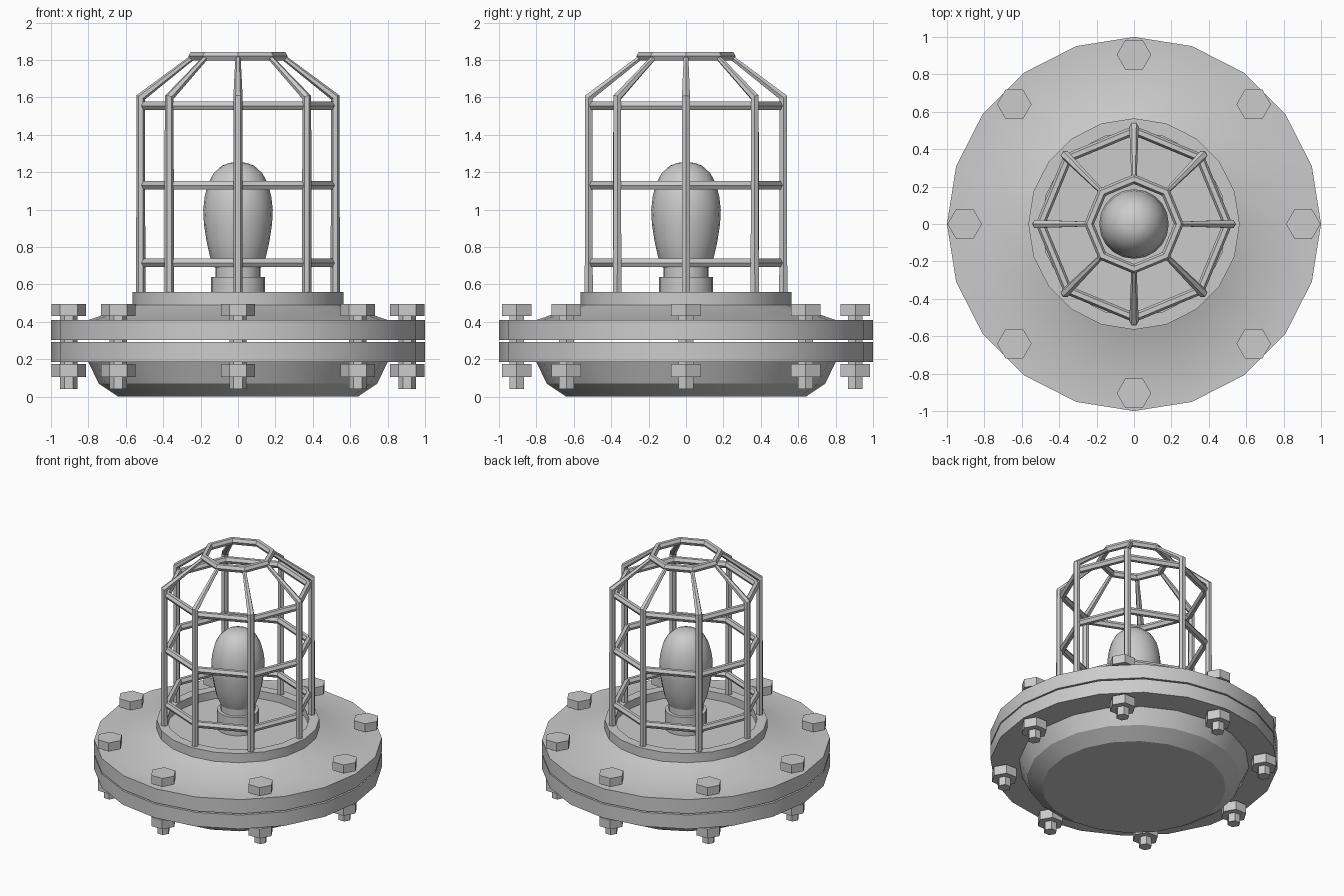
import bpy
from math import cos, sin, pi, radians

if "Cube" in bpy.data.objects:
    bpy.data.objects.remove(bpy.data.objects["Cube"])


def mesh_object(name, verts, faces, smooth=True):
    me = bpy.data.meshes.new(name)
    me.from_pydata(verts, [], faces)
    ob = bpy.data.objects.new(name, me)
    bpy.context.collection.objects.link(ob)
    bpy.ops.object.select_all(action='DESELECT')
    ob.select_set(True)
    bpy.context.view_layer.objects.active = ob
    if smooth:
        bpy.ops.object.shade_smooth_by_angle(angle=radians(28))
    return ob


def lathe(name, profile, sides=20, centre=(0, 0), smooth=True):
    """Spin (radius, z) points, listed bottom to top along the outside, and cap both ends."""
    verts = [(centre[0] + r * cos(2 * pi * i / sides),
              centre[1] + r * sin(2 * pi * i / sides), z)
             for r, z in profile for i in range(sides)]
    faces = [[k * sides + i, k * sides + (i + 1) % sides,
              (k + 1) * sides + (i + 1) % sides, (k + 1) * sides + i]
             for k in range(len(profile) - 1) for i in range(sides)]
    last = (len(profile) - 1) * sides
    faces += [list(range(sides))[::-1], list(range(last, last + sides))]
    return mesh_object(name, verts, faces, smooth)


def wires(name, paths, closed=False):
    """Six-sided wires through lists of (x, y, z, thickness)."""
    cu = bpy.data.curves.new(name, 'CURVE')
    cu.dimensions = '3D'
    cu.bevel_depth = 1.0
    cu.bevel_resolution = 1
    cu.use_fill_caps = True
    for path in paths:
        sp = cu.splines.new('POLY')
        sp.points.add(len(path) - 1)
        sp.use_smooth = False
        sp.use_cyclic_u = closed
        for p, (x, y, z, t) in zip(sp.points, path):
            p.co = (x, y, z, 1)
            p.radius = t
    ob = bpy.data.objects.new(name, cu)
    bpy.context.collection.objects.link(ob)
    bpy.ops.object.select_all(action='DESELECT')
    ob.select_set(True)
    bpy.context.view_layer.objects.active = ob
    bpy.ops.object.convert(target='MESH')
    return ob


ANGLES = [i * pi / 4 for i in range(8)]

# Base halves with a thin gap between the flanges
lathe("lower_base", [(0.64, 0.0), (0.745, 0.07), (0.80, 0.185), (1.0, 0.185), (1.0, 0.292)])
lathe("upper_base", [(1.0, 0.302), (1.0, 0.41), (0.80, 0.41), (0.565, 0.49),
                     (0.565, 0.56), (0.495, 0.56), (0.495, 0.50)])

# Lamp socket and bulb
lathe("lamp_socket", [(0.145, 0.50), (0.145, 0.64), (0.12, 0.64), (0.12, 0.70)])
lathe("bulb", [(0.125, 0.69), (0.15, 0.75), (0.168, 0.83), (0.182, 0.92), (0.186, 1.0),
               (0.178, 1.07), (0.16, 1.14), (0.13, 1.195), (0.085, 1.235),
               (0.045, 1.25), (0.005, 1.253)])

# Cage: upright bars that bend inward and taper, plus octagonal hoops
wires("cage_bars", [[(r * cos(a), r * sin(a), z, t) for r, z, t in
                     ((0.52, 0.55, 0.025), (0.52, 1.60, 0.025), (0.235, 1.82, 0.014))]
                    for a in ANGLES])
wires("cage_hoops", [[(r * cos(a), r * sin(a), z, 0.026) for a in ANGLES]
                     for r, z in ((0.50, 0.715), (0.50, 1.13), (0.50, 1.555), (0.24, 1.82))],
      closed=True)

# Hex bolts with nuts underneath
for n, a in enumerate(ANGLES):
    c = (0.905 * cos(a), 0.905 * sin(a))
    lathe(f"bolt_{n + 1}", [(0.046, 0.04), (0.046, 0.43), (0.092, 0.43), (0.092, 0.495)],
          6, c, False)
    lathe(f"nut_{n + 1}", [(0.092, 0.105), (0.092, 0.175)], 6, c, False)
